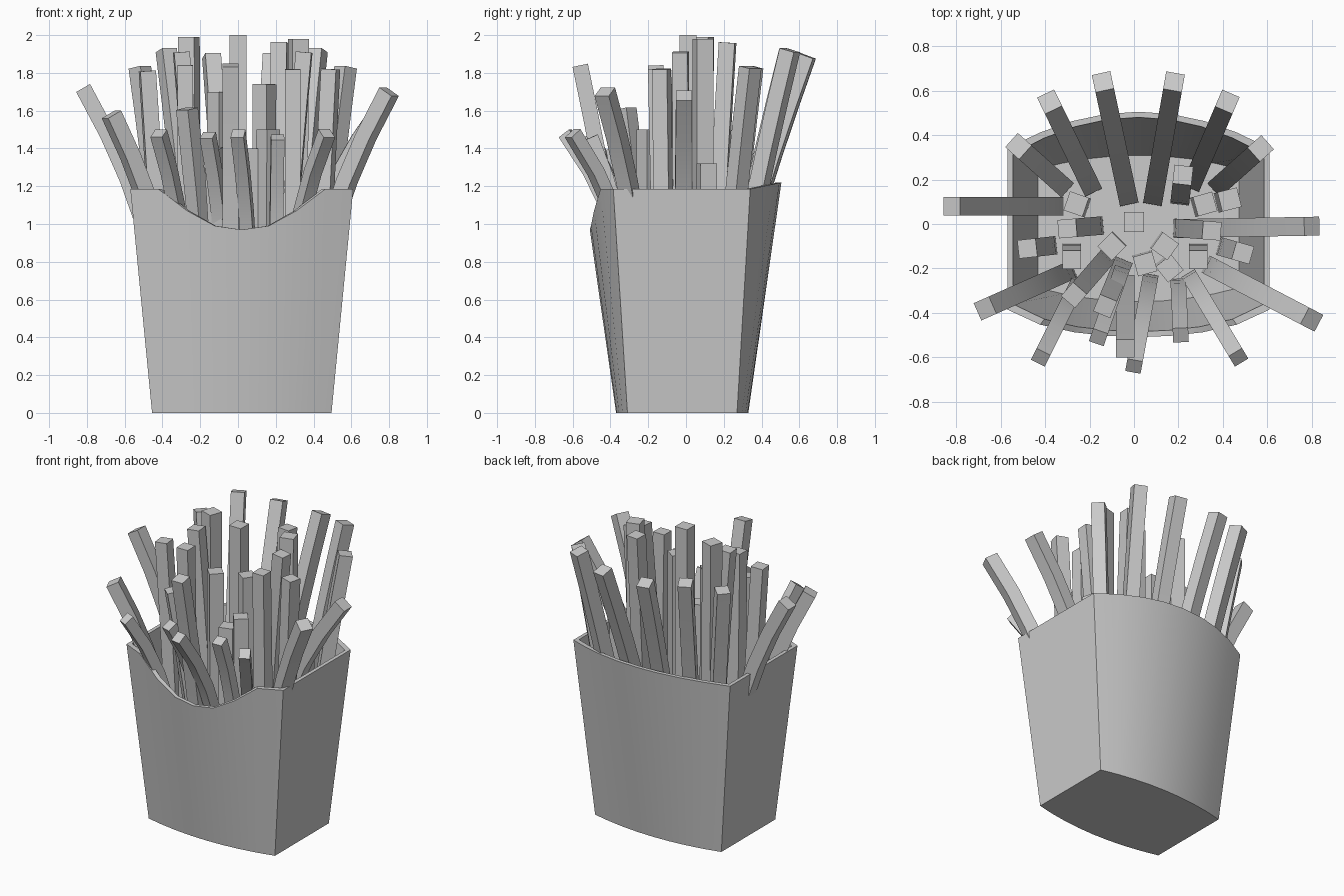
import bpy, bmesh
from math import radians
from mathutils import Vector

cube = bpy.data.objects.get("Cube")
if cube:
    bpy.data.objects.remove(cube, do_unlink=True)

grey = bpy.data.materials.new("plain grey")
grey.use_nodes = True
grey.diffuse_color = (0.6, 0.6, 0.6, 1)
grey.node_tree.nodes["Principled BSDF"].inputs["Base Color"].default_value = (0.6, 0.6, 0.6, 1)


def finish(bm, name):
    """Turn a bmesh into a named, shaded object."""
    bmesh.ops.recalc_face_normals(bm, faces=bm.faces)
    mesh = bpy.data.meshes.new(name)
    bm.to_mesh(mesh)
    bm.free()
    mesh.materials.append(grey)
    obj = bpy.data.objects.new(name, mesh)
    bpy.context.collection.objects.link(obj)
    bpy.ops.object.select_all(action='DESELECT')
    obj.select_set(True)
    bpy.context.view_layer.objects.active = obj
    bpy.ops.object.shade_smooth_by_angle(angle=radians(30))
    return obj


def loft(bm, rings):
    """Skin closed rings of points, leaving both ends capped."""
    loops = [[bm.verts.new(p) for p in ring] for ring in rings]
    count = len(loops[0])
    for low, high in zip(loops, loops[1:]):
        for i in range(count):
            j = (i + 1) % count
            bm.faces.new((low[i], low[j], high[j], high[i]))
    bm.faces.new(loops[0][::-1])
    bm.faces.new(loops[-1])


# Carton: flared box with bowed front and back, and a scooped front rim
SIDE_TOP = 1.185
CENTRE_X = 0.02
STEPS = [i / 4 for i in range(-4, 5)]
SCOOP = [0.97, 0.99, 1.07, SIDE_TOP, SIDE_TOP]


def wall_point(u, back, z, inset):
    t = z / SIDE_TOP
    bow = 1 - u * u
    x = CENTRE_X + u * (0.475 + 0.115 * t - inset)
    if back:
        y = 0.27 + 0.07 * t + (0.06 + 0.1 * t) * bow - inset
    else:
        y = -0.31 - 0.075 * t - (0.06 + 0.095 * t) * bow + inset
    return Vector((x, y, z))


def carton_ring(inset, floor=None):
    ring = []
    for back, steps in ((False, STEPS), (True, STEPS[::-1])):
        for u in steps:
            rim = SIDE_TOP + 0.035 * (1 - u * u) if back else SCOOP[round(abs(u) * 4)]
            ring.append(wall_point(u, back, rim if floor is None else floor, inset))
    return ring


bm = bmesh.new()
loft(bm, [carton_ring(0, 0), carton_ring(0), carton_ring(0.025), carton_ring(0.025, 0.03)])
finish(bm, "carton")


# Fries: square sticks swept along a path that bends away from its base
def fry(name, tip, base, width, bend, start=0.05, sections=7):
    base, tip = Vector((*base, start)), Vector(tip)
    out = Vector((tip.x - base.x, tip.y - base.y, 0))
    side = Vector((-out.y, out.x, 0)).normalized()
    rings = []
    for i in range(sections + 1):
        t = i / sections
        centre = base + out * t ** bend
        centre.z = base.z + (tip.z - base.z) * t
        tangent = out * bend * t ** (bend - 1)
        tangent.z = tip.z - base.z
        across = side.cross(tangent.normalized())
        h = width / 2
        rings.append([centre + side * a * h + across * b * h
                      for a, b in ((-1, -1), (1, -1), (1, 1), (-1, 1))])
    bm = bmesh.new()
    loft(bm, rings)
    return finish(bm, name)


# Each entry: tip x, y, z and base x, y
back_fries = [
    (-0.38, 0.55, 1.92, -0.2, 0.18), (-0.14, 0.64, 1.89, -0.03, 0.13),
    (0.18, 0.64, 1.89, 0.09, 0.13), (0.42, 0.55, 1.92, 0.27, 0.2),
    (-0.52, 0.35, 1.83, -0.33, 0.18), (0.57, 0.34, 1.83, 0.39, 0.18),
    (0.22, 0.22, 1.96, 0.21, 0.13),
]
side_fries = [
    (-0.82, 0.08, 1.72, -0.36, 0.08), (0.8, -0.01, 1.68, 0.22, -0.02),
    (0.8, -0.43, 1.7, 0.36, -0.2), (-0.67, -0.38, 1.58, -0.31, -0.22),
]
front_fries = [
    (-0.42, -0.6, 1.48, -0.26, -0.28), (-0.16, -0.51, 1.47, -0.06, -0.22),
    (0, -0.64, 1.48, 0.07, -0.26), (0.21, -0.5, 1.46, 0.2, -0.28),
    (0.47, -0.6, 1.48, 0.26, -0.25),
]
leaning_fries = [
    (-0.04, -0.56, 1.84, -0.04, -0.27), (-0.27, -0.32, 1.61, -0.14, -0.17),
    (-0.13, -0.37, 1.4, -0.06, -0.2), (-0.3, -0.02, 1.91, -0.18, -0.01),
    (0.35, -0.03, 1.91, 0.22, -0.02), (-0.48, -0.11, 1.81, -0.39, -0.1),
    (0.49, -0.13, 1.82, 0.42, -0.11), (-0.28, -0.16, 1.84, -0.28, -0.13),
    (0.29, -0.16, 1.82, 0.29, -0.13),
]
for label, group, width, bend in (("back", back_fries, 0.085, 1.3),
                                  ("side", side_fries, 0.085, 2.1),
                                  ("front", front_fries, 0.07, 2.8),
                                  ("leaning", leaning_fries, 0.083, 1.3)):
    for n, (x, y, z, bx, by) in enumerate(group, 1):
        fry(f"{label}_fry_{n}", (x, y, z), (bx, by), width, bend)

# Upright fries in the middle, turned to face outward
upright_fries = [
    (0, 0.01, 2), (-0.26, 0.09, 1.99), (0.32, 0.09, 1.98), (0.43, 0.11, 1.32),
    (-0.1, -0.1, 1.7), (0.14, -0.1, 1.74), (0.05, -0.18, 1.4), (0.16, -0.2, 1.5),
]
for n, (x, y, z) in enumerate(upright_fries, 1):
    fry(f"upright_fry_{n}", (x, y, z), (x * 0.96, y * 0.96), 0.09, 1, sections=1)
